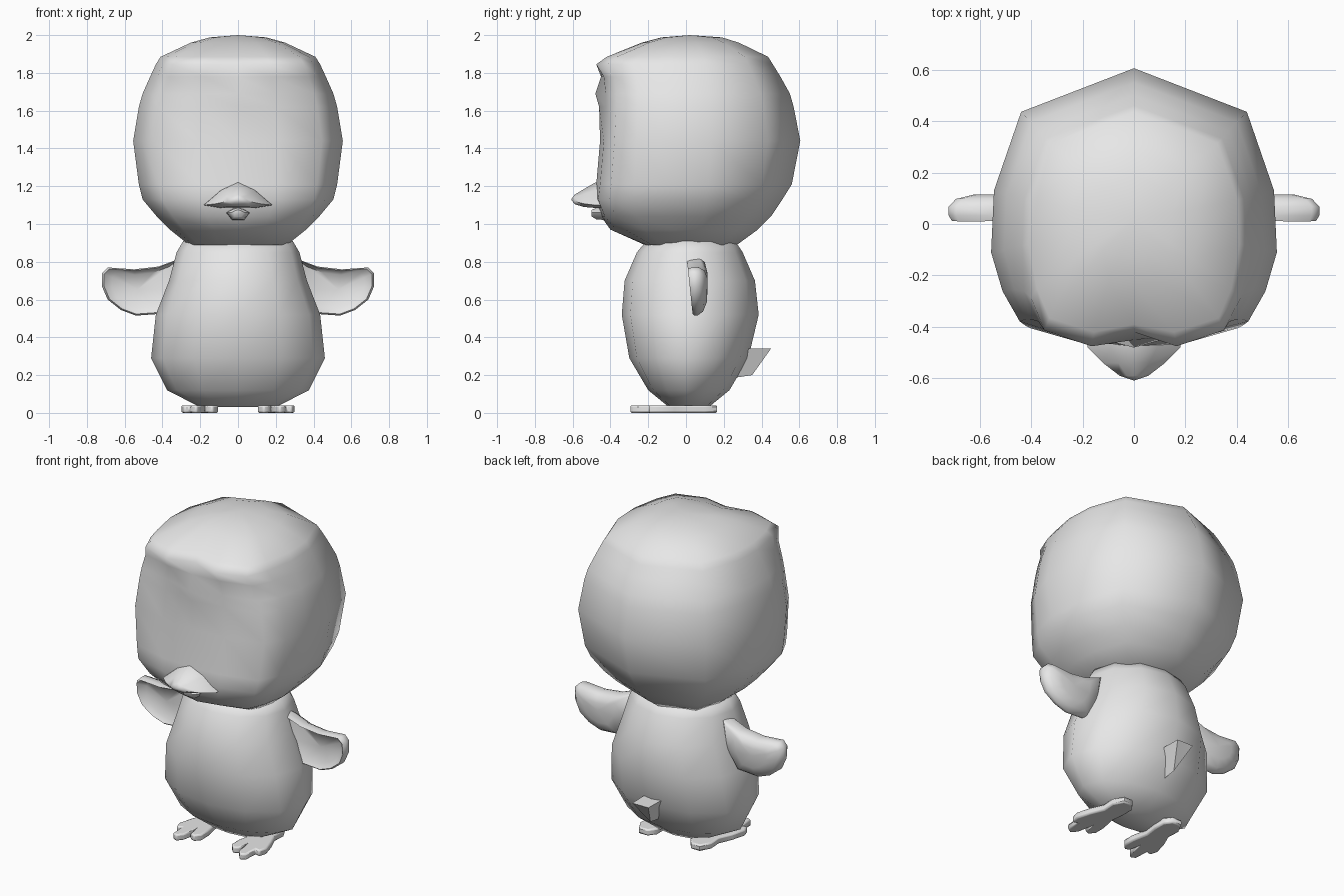
import bpy, bmesh, math

grey = bpy.data.materials.new("plain grey")
grey.diffuse_color = (0.8, 0.8, 0.8, 1)


def finish(name, bm, angle=60):
    bmesh.ops.recalc_face_normals(bm, faces=bm.faces)
    for f in bm.faces:
        f.smooth = True
    me = bpy.data.meshes.new(name)
    bm.to_mesh(me)
    bm.free()
    me.materials.append(grey)
    me.set_sharp_from_angle(angle=math.radians(angle))
    ob = bpy.data.objects.new(name, me)
    bpy.context.collection.objects.link(ob)
    return ob


def loft(name, rings, start=None, end=None, angle=60):
    """Skin closed rings of points; each end closes to a point or a flat cap."""
    bm = bmesh.new()
    vs = [[bm.verts.new(p) for p in r] for r in rings]
    n = len(vs[0])
    for a, b in zip(vs, vs[1:]):
        for i in range(n):
            j = (i + 1) % n
            bm.faces.new((a[i], a[j], b[j], b[i]))
    for ring, tip in ((vs[0], start), (vs[-1], end)):
        if tip is None:
            bm.faces.new(ring)
        else:
            c = bm.verts.new(tip)
            for i in range(n):
                bm.faces.new((ring[i], ring[(i + 1) % n], c))
    return finish(name, bm, angle)


# Head: pointed back, rounded sides, flat face with a heart-shaped brow
def head_ring(z, w, back, mid, outer):
    k = back / 0.605
    half = [(0.79 * w, 0.72 * back), (0.98 * w, 0.13 * k), (w, -0.11 * k),
            (0.92 * w, 0.6 * outer), (0.8 * w, 0.87 * outer), (0.38 * w, outer)]
    return ([(0, back, z)] + [(x, y, z) for x, y in half] + [(0, mid, z)]
            + [(-x, y, z) for x, y in reversed(half)])


# z, half width, back, front centre, front at the eyes
head = [(0.89, 0.26, 0.27, -0.22, -0.21), (0.97, 0.36, 0.38, -0.40, -0.37),
        (1.04, 0.43, 0.45, -0.45, -0.43), (1.13, 0.505, 0.51, -0.475, -0.465),
        (1.21, 0.525, 0.56, -0.475, -0.455), (1.44, 0.555, 0.605, -0.455, -0.435),
        (1.62, 0.525, 0.57, -0.46, -0.425), (1.69, 0.505, 0.55, -0.48, -0.425),
        (1.78, 0.465, 0.50, -0.45, -0.435), (1.845, 0.435, 0.46, -0.42, -0.475),
        (1.885, 0.41, 0.435, -0.39, -0.42), (1.96, 0.25, 0.28, -0.235, -0.225),
        (1.988, 0.15, 0.19, -0.13, -0.12)]
loft("head", [head_ring(*r) for r in head], end=(0, 0.02, 2.0), angle=80)


# Body: pear-shaped, fuller at the hips
def body_ring(z, w, front, back):
    pts = []
    for i in range(12):
        a = i * math.pi / 6
        s = math.sin(a)
        pts.append((w * math.cos(a), s * (back if s > 0 else -front), z))
    return pts


body = [(0.03, 0.20, -0.09, 0.12), (0.12, 0.375, -0.20, 0.23),
        (0.29, 0.46, -0.30, 0.33), (0.52, 0.435, -0.34, 0.385),
        (0.70, 0.365, -0.325, 0.365), (0.85, 0.325, -0.26, 0.30),
        (0.91, 0.29, -0.21, 0.26)]
loft("body", [body_ring(*r) for r in body], angle=80)

# Wings: rounded back, scooped front
wing_outline = [(0.30, 0.82), (0.42, 0.775), (0.55, 0.76), (0.69, 0.77), (0.72, 0.74),
                (0.72, 0.67), (0.69, 0.60), (0.62, 0.545), (0.54, 0.515), (0.40, 0.525),
                (0.32, 0.65)]


def wing_ring(side, scale, top_y, low_y):
    cx, cz = 0.53, 0.655
    pts = []
    for x, z in wing_outline:
        t = (0.82 - z) / 0.305
        pts.append((side * (cx + (x - cx) * scale), top_y + (low_y - top_y) * t,
                    cz + (z - cz) * scale))
    return pts


for side, label in ((1, "left"), (-1, "right")):
    rings = [wing_ring(side, 0.72, 0.05, 0.055), wing_ring(side, 0.94, 0.005, 0.035),
             wing_ring(side, 1.0, 0.03, 0.045), wing_ring(side, 1.0, 0.07, 0.06),
             wing_ring(side, 0.85, 0.10, 0.09), wing_ring(side, 0.5, 0.115, 0.11)]
    loft("wing_" + label, rings, start=(side * 0.53, 0.055, 0.655),
         end=(side * 0.53, 0.115, 0.665))

# Feet: flat slabs with webbed toes
foot = [(0.15, 0.165), (0.115, 0.12), (0.115, 0.04), (0.125, -0.04), (0.105, -0.14),
        (0.105, -0.21), (0.135, -0.245), (0.165, -0.23), (0.175, -0.18), (0.19, -0.26),
        (0.22, -0.298), (0.25, -0.28), (0.255, -0.19), (0.285, -0.2), (0.3, -0.15),
        (0.275, -0.06), (0.24, 0.02), (0.245, 0.1), (0.21, 0.165)]
for side, label in ((1, "left"), (-1, "right")):
    ob = loft("foot_" + label, [[(side * x, y, z) for x, y in foot] for z in (0, 0.04)])
    bev = ob.modifiers.new("soft edge", 'BEVEL')
    bev.width = 0.01
    bev.segments = 2
    bev.limit_method = 'ANGLE'
    bev.angle_limit = math.radians(70)


# Beak: upper bill is a peaked wedge, lower bill a small rounded lip
def bill_ring(y, w, low, side_z, top):
    return [(-w, y, side_z), (-0.5 * w, y, low), (0.5 * w, y, low), (w, y, side_z),
            (0.5 * w, y, side_z + 0.65 * (top - side_z)), (0, y, top),
            (-0.5 * w, y, side_z + 0.65 * (top - side_z))]


loft("upper_beak", [bill_ring(-0.42, 0.185, 1.085, 1.10, 1.225),
                    bill_ring(-0.48, 0.18, 1.085, 1.10, 1.22),
                    bill_ring(-0.54, 0.12, 1.09, 1.107, 1.185),
                    bill_ring(-0.59, 0.055, 1.105, 1.12, 1.155)],
     end=(0, -0.608, 1.13))
loft("lower_beak", [bill_ring(-0.42, 0.065, 1.02, 1.06, 1.09),
                    bill_ring(-0.475, 0.06, 1.025, 1.06, 1.085),
                    bill_ring(-0.50, 0.035, 1.04, 1.06, 1.075)])

# Tail: small upturned wedge
loft("tail", [[(-0.06, 0.28, 0.34), (0.06, 0.28, 0.34), (0, 0.22, 0.18)],
              [(-0.055, 0.45, 0.34), (0.055, 0.45, 0.34), (0, 0.35, 0.20)]], angle=30)
